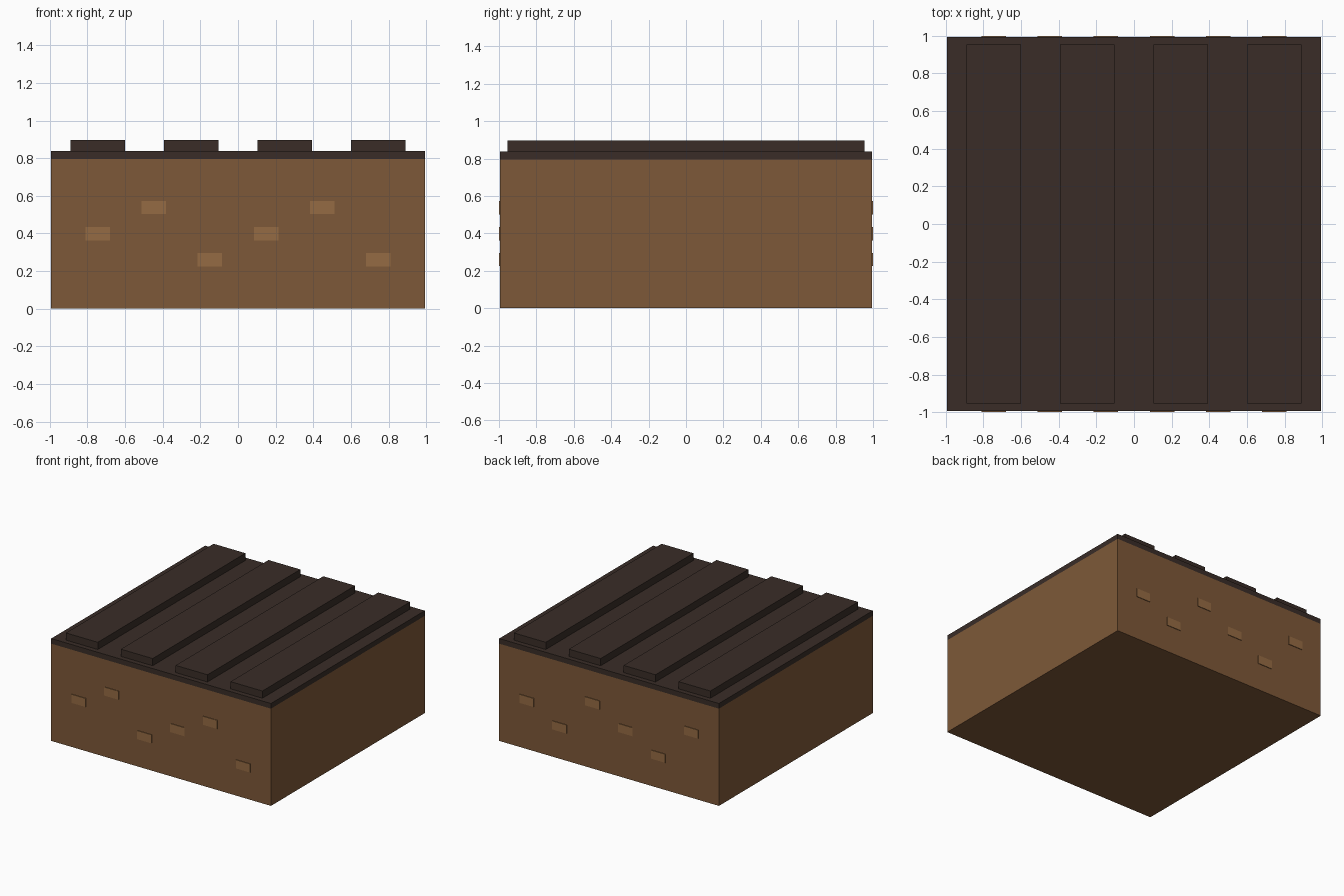
import bpy

if "Cube" in bpy.data.objects:
    bpy.data.objects.remove(bpy.data.objects["Cube"])


def material(name, srgb):
    m = bpy.data.materials.new(name)
    m.diffuse_color = [c ** 2.2 for c in srgb] + [1]
    m.use_nodes = True
    m.node_tree.nodes["Principled BSDF"].inputs["Base Color"].default_value = m.diffuse_color
    return m


def box(name, lo, hi, mat):
    bpy.ops.mesh.primitive_cube_add(size=1, location=[(a + b) / 2 for a, b in zip(lo, hi)])
    ob = bpy.context.object
    ob.name = name
    ob.scale = [b - a for a, b in zip(lo, hi)]
    bpy.ops.object.transform_apply(location=False, rotation=False, scale=True)
    ob.data.materials.append(mat)
    return ob


brown = material("brown_wall", (0.49, 0.35, 0.23))
tan = material("light_brick", (0.58, 0.42, 0.27))
dark = material("dark_top", (0.235, 0.19, 0.17))

W = 0.995       # half width of the block
BODY = 0.796    # top of the wall
SLAB = 0.838    # top of the cover slab
TOP = 0.897     # top of the planks

# Main block and cover slab
box("body", (-W, -W, 0), (W, W, BODY), brown)
box("top_slab", (-W, -W, BODY), (W, W, SLAB), dark)

# Four raised planks running front to back
for i in range(4):
    x = (i - 1.5) * 0.497
    box(f"plank_{i + 1}", (x - 0.144, -0.955, SLAB), (x + 0.144, 0.955, TOP), dark)

# Slightly raised bricks on the front and back walls
heights = (0.398, 0.537, 0.26)
for side, sign, shift in (("front", -1, 0), ("back", 1, 1)):
    for i in range(6):
        x = (i - 2.5) * 0.298
        z = heights[(i + shift) % 3]
        y0, y1 = sorted((sign * 0.98, sign * 1.0))
        box(f"{side}_brick_{i + 1}", (x - 0.065, y0, z - 0.035), (x + 0.065, y1, z + 0.035), tan)
